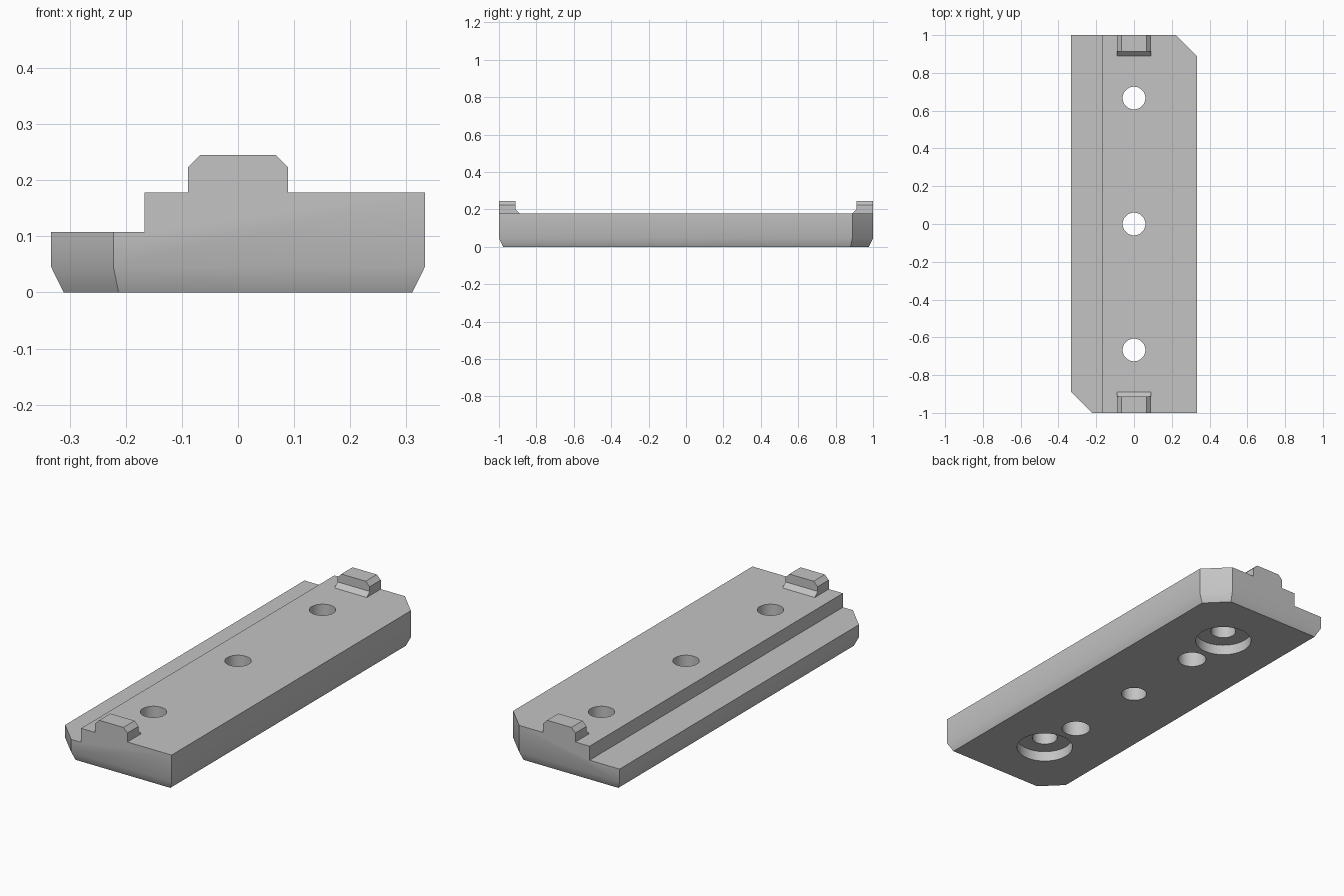
import bpy, bmesh, math

if "Cube" in bpy.data.objects:
    bpy.data.objects.remove(bpy.data.objects["Cube"])

W, L, H = 0.333, 1.0, 0.178        # half width, half length, height of the bar

grey = bpy.data.materials.new("light grey")
grey.diffuse_color = (0.55, 0.55, 0.55, 1)
grey.use_nodes = True
grey.node_tree.nodes["Principled BSDF"].inputs["Base Color"].default_value = grey.diffuse_color


def make_object(name, bm):
    bmesh.ops.recalc_face_normals(bm, faces=bm.faces[:])
    mesh = bpy.data.meshes.new(name)
    bm.to_mesh(mesh)
    bm.free()
    mesh.materials.append(grey)
    obj = bpy.data.objects.new(name, mesh)
    bpy.context.collection.objects.link(obj)
    return obj


def loft(bm, rings):
    """Closed solid through rings of equal point count."""
    rings = [[bm.verts.new(p) for p in ring] for ring in rings]
    for a, b in zip(rings, rings[1:]):
        n = len(a)
        for i in range(n):
            j = (i + 1) % n
            bm.faces.new((a[i], a[j], b[j], b[i]))
    bm.faces.new(rings[0][::-1])
    bm.faces.new(rings[-1])


def outline(inset, z):
    """Bar outline with two opposite corners cut off."""
    w, l = W - inset, L - inset
    c = 0.111 - inset * (2 - math.sqrt(2))
    return [(x, y, z) for x, y in ((-w + c, -l), (w, -l), (w, l - c),
                                   (w - c, l), (-w, l), (-w, -l + c))]


def circle(r, y, z, n=48):
    return [(r * math.cos(2 * math.pi * i / n),
             y + r * math.sin(2 * math.pi * i / n), z) for i in range(n)]


def cut(target, rings):
    bm = bmesh.new()
    loft(bm, rings)
    cutter = make_object("cutter", bm)
    cutter.hide_render = True
    mod = target.modifiers.new("cut", 'BOOLEAN')
    mod.operation, mod.solver, mod.object = 'DIFFERENCE', 'EXACT', cutter
    bpy.context.view_layer.objects.active = target
    bpy.ops.object.modifier_apply(modifier=mod.name)
    bpy.data.objects.remove(cutter)


# bar with a bevelled underside
bm = bmesh.new()
loft(bm, [outline(0.022, 0), outline(0, 0.045), outline(0, H)])
bar = make_object("bar", bm)

# lowered ledge along the left side
ledge = [(-1, 0.108), (-0.167, 0.108), (-0.167, 1), (-1, 1)]
cut(bar, [[(x, y, z) for x, z in ledge] for y in (-2, 2)])

# through holes, screw head recesses and blind pin holes
for y in (-0.667, 0, 0.667):
    cut(bar, [circle(0.06, y, -0.1), circle(0.06, y, 0.4)])
for s in (-1, 1):
    cut(bar, [circle(0.133, s * 0.667, -0.1), circle(0.133, s * 0.667, 0.052)])
    cut(bar, [circle(0.067, s * 0.433, -0.1), circle(0.067, s * 0.433, 0.11)])

# end tabs with a sloped foot, mirrored front to back
t, c = 0.089, 0.022
tab_profile = [(-t, H), (t, H), (t, 0.245 - c), (t - c, 0.245),
               (-t + c, 0.245), (-t, 0.245 - c)]
bm = bmesh.new()
loft(bm, [[(x, y, z) for x, z in tab_profile] for y in (-L, -0.912)])
foot = [(-0.912, H), (-0.89, H), (-0.912, H + 0.022)]
loft(bm, [[(x, y, z) for y, z in foot] for x in (-t, t)])
tabs = make_object("end_tabs", bm)
mirror = tabs.modifiers.new("mirror", 'MIRROR')
mirror.use_axis = (False, True, False)

# smooth hole walls and soft lower bevel, other edges sharp
bpy.ops.object.select_all(action='DESELECT')
bar.select_set(True)
bpy.context.view_layer.objects.active = bar
bpy.ops.object.shade_smooth_by_angle(angle=math.radians(30))
